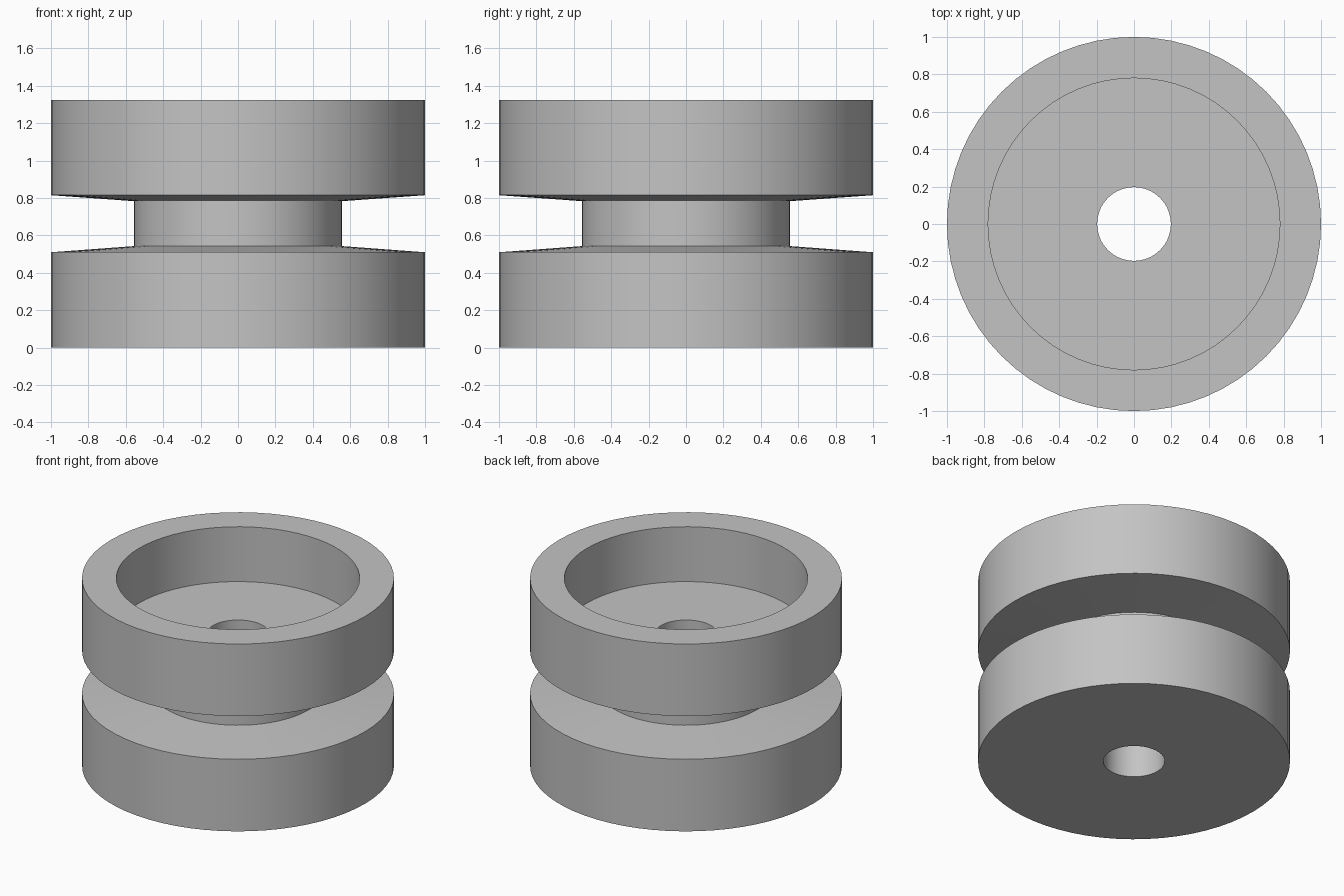
import bpy, bmesh, math

if "Cube" in bpy.data.objects:
    bpy.data.objects.remove(bpy.data.objects["Cube"], do_unlink=True)

SEGMENTS = 64

grey = bpy.data.materials.new("plain grey")
grey.use_nodes = True
colour = (0.55, 0.55, 0.55, 1)
grey.diffuse_color = colour
grey.node_tree.nodes["Principled BSDF"].inputs["Base Color"].default_value = colour


def lathe(name, profile):
    """Turn a closed (radius, z) profile around the z axis."""
    bm = bmesh.new()
    verts = [bm.verts.new((r, 0, z)) for r, z in profile]
    edges = [bm.edges.new((a, b)) for a, b in zip(verts, verts[1:] + verts[:1])]
    bmesh.ops.spin(bm, geom=verts + edges, cent=(0, 0, 0), axis=(0, 0, 1),
                   angle=math.tau, steps=SEGMENTS, use_duplicate=False)
    bmesh.ops.remove_doubles(bm, verts=bm.verts, dist=0.0005)
    bmesh.ops.recalc_face_normals(bm, faces=bm.faces)
    mesh = bpy.data.meshes.new(name)
    bm.to_mesh(mesh)
    bm.free()
    mesh.materials.append(grey)
    obj = bpy.data.objects.new(name, mesh)
    bpy.context.collection.objects.link(obj)
    bpy.ops.object.select_all(action="DESELECT")
    obj.select_set(True)
    bpy.context.view_layer.objects.active = obj
    # The flanges taper only about four degrees, so all corners stay sharp
    bpy.ops.object.shade_smooth_by_angle(angle=math.radians(30))
    return obj


# Grooved roller: bored hub, two tapered flanges and a recess in the top
lathe("grooved_roller", [
    (0.197, 0), (1, 0), (1, 0.51),           # bore mouth and lower flange
    (0.555, 0.543), (0.555, 0.783),          # groove around the hub
    (1, 0.815), (1, 1.325),                  # upper flange
    (0.78, 1.325), (0.78, 0.937),            # recess wall
    (0.197, 0.937),                          # recess floor to the bore
])
